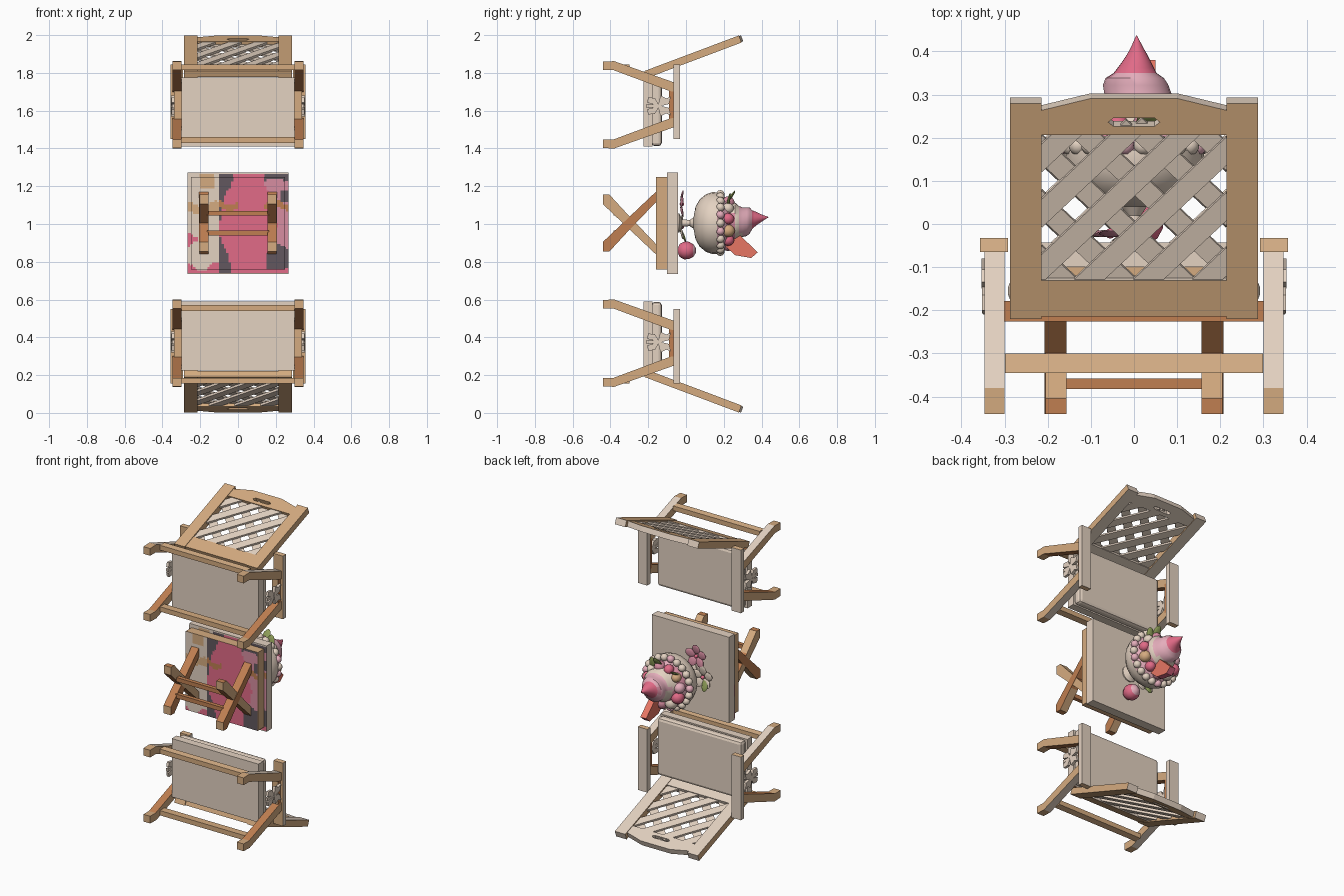
import bpy, bmesh, math, random
from mathutils import Matrix, Vector

if "Cube" in bpy.data.objects:
    bpy.data.objects.remove(bpy.data.objects["Cube"])

random.seed(4)


def colour(name, r, g, b):
    m = bpy.data.materials.new(name)
    m.diffuse_color = tuple((c / 255) ** 2.2 for c in (r, g, b)) + (1,)
    m.use_nodes = True
    m.node_tree.nodes["Principled BSDF"].inputs["Base Color"].default_value = m.diffuse_color
    return m


CREAM = colour("cream paint", 227, 209, 192)
TAN = colour("tan wood", 212, 170, 127)
LIGHT = colour("light tan wood", 228, 186, 142)
BROWN = colour("brown wood", 190, 126, 82)
PINK = colour("pink", 224, 106, 134)
ROSE = colour("pale pink", 228, 172, 186)
MAUVE = colour("mauve", 214, 140, 160)
SALMON = colour("salmon", 232, 118, 100)
GREEN = colour("leaf green", 140, 155, 88)
GREY = colour("dark grey", 98, 88, 95)
I = Matrix.Identity(4)
MID = 1.005


def finish(name, bm, mats, rule=None, M=I, smooth=False):
    bmesh.ops.recalc_face_normals(bm, faces=bm.faces)
    bm.normal_update()
    for f in bm.faces:
        f.smooth = smooth
        if rule:
            f.material_index = rule(f.normal, f.calc_center_median())
    bm.transform(M)
    me = bpy.data.meshes.new(name)
    bm.to_mesh(me)
    bm.free()
    if smooth:
        me.set_sharp_from_angle(angle=math.radians(40))
    for m in mats:
        me.materials.append(m)
    ob = bpy.data.objects.new(name, me)
    bpy.context.collection.objects.link(ob)
    return ob


def box(name, lo, hi, mats, rule=None, M=I, bevel=0):
    bm = bmesh.new()
    lo, hi = Vector(lo), Vector(hi)
    bmesh.ops.create_cube(bm, size=1, matrix=Matrix.Translation((lo + hi) / 2)
                          @ Matrix.Diagonal((*(hi - lo), 1)))
    if bevel:
        bmesh.ops.bevel(bm, geom=bm.edges[:], offset=bevel, segments=2, profile=0.5, affect='EDGES')
    return finish(name, bm, mats, rule, M)


def prism(name, pts, x0, x1, mats, rule=None, M=I):
    """Extrude a (y, z) outline along x."""
    bm = bmesh.new()
    f = bm.faces.new([bm.verts.new((x0, y, z)) for y, z in pts])
    g = bmesh.ops.extrude_face_region(bm, geom=[f])
    bmesh.ops.translate(bm, vec=(x1 - x0, 0, 0),
                        verts=[v for v in g['geom'] if isinstance(v, bmesh.types.BMVert)])
    return finish(name, bm, mats, rule, M)


def lathe(name, profile, cx, cz, mats, rule=None, n=24, shape=None):
    """Turn (radius, y) points about a line parallel to y."""
    bm = bmesh.new()
    rings = []
    for r, y in profile:
        ring = []
        for k in range(n):
            a = 2 * math.pi * k / n
            rr, dz = shape(r, y, a) if shape else (r, 0)
            ring.append(bm.verts.new((cx + rr * math.cos(a), y, cz + dz + rr * math.sin(a))))
        rings.append(ring)
    for a, b in zip(rings, rings[1:]):
        for k in range(n):
            bm.faces.new((a[k], a[(k + 1) % n], b[(k + 1) % n], b[k]))
    bm.faces.new(rings[0])
    bm.faces.new(rings[-1])
    return finish(name, bm, mats, rule, I, True)


def blob(name, c, size, mat, rot=I):
    bm = bmesh.new()
    bmesh.ops.create_icosphere(bm, subdivisions=2, radius=1)
    return finish(name, bm, [mat], None,
                  Matrix.Translation(c) @ rot @ Matrix.Diagonal((*size, 1)), True)


def chair(tag, M):
    # backrest frame: x across, local y up the back, local z outward
    d, n = Vector((0, .936, .352)), Vector((0, -.352, .936))
    B = M @ Matrix(((1, 0, 0, 0), (0, d.y, n.y, -.22), (0, d.z, n.z, 1.81), (0, 0, 0, 1)))
    frame = lambda nn, c: 1 if nn.y > .5 or nn.z < -.5 else 0
    for s in (-1, 1):
        box(tag + "_back_post", (min(s * .215, s * .287), 0, -.04),
            (max(s * .215, s * .287), .534, 0), [TAN, CREAM], frame, B)
    box(tag + "_back_lower_rail", (-.216, .005, -.037), (.216, .094, -.003), [TAN, CREAM], frame, B)
    # arched top rail with a hand slot
    cu = bpy.data.curves.new("rail", 'CURVE')
    cu.dimensions, cu.fill_mode, cu.extrude = '2D', 'BOTH', .017
    arch = [(-.216, .454), (.216, .454), (.216, .515), (.1, .545), (-.1, .545), (-.216, .515)]
    slot = [(-.06, .486), (-.048, .476), (.048, .476), (.06, .486), (.048, .496), (-.048, .496)]
    for pts in (arch, slot):
        sp = cu.splines.new('POLY')
        sp.points.add(len(pts) - 1)
        sp.use_cyclic_u = True
        for p, (x, y) in zip(sp.points, pts):
            p.co = (x, y, 0, 1)
    tmp = bpy.data.objects.new("rail", cu)
    bm = bmesh.new()
    bm.from_mesh(tmp.to_mesh())
    bmesh.ops.remove_doubles(bm, verts=bm.verts, dist=1e-5)
    bpy.data.objects.remove(tmp)
    finish(tag + "_back_top_rail", bm, [TAN, CREAM], frame, B @ Matrix.Translation((0, 0, -.02)))
    # crossed lattice slats in two layers, ends tucked into the frame
    for s, w in ((1, -.014), (-1, -.026)):
        for k in range(-2, 4):
            off = -.335 + .137 * k
            x0, x1 = max(-.215, off + .093), min(.215, off + .456)
            if x1 - x0 < .02:
                continue
            xm, half = (x0 + x1) / 2, (x1 - x0) / 2 * 1.414 + .022
            T = Matrix.Translation((s * xm, xm - off, w)) @ Matrix.Rotation(s * math.pi / 4, 4, 'Z')
            box(tag + "_lattice_slat", (-half, -.025, -.006), (half, .025, .006), [CREAM], None, B @ T)
    # seat, cushion and stretchers
    box(tag + "_seat", (-.3, -.226, 1.41), (.3, -.178, 1.775), [CREAM, BROWN],
        lambda nn, c: 1 if nn.z > .5 else 0, M)
    box(tag + "_cushion", (-.292, -.182, 1.412), (.292, -.128, 1.772), [CREAM], None, M, .018)
    for z, o in ((1.815, 1), (1.43, -1)):
        box(tag + "_stretcher", (-.299, -.345, z), (.299, -.3, z + .03), [TAN, LIGHT],
            lambda nn, c: 1 if nn.z * o > .5 else 0, M)
    # splayed legs, armrests and bows
    leg = [(-.44, 1.86), (-.38, 1.862), (-.065, 1.75), (-.065, 1.70), (-.09, 1.705),
           (-.385, 1.815), (-.44, 1.815)]
    for s in (-1, 1):
        for flip in (False, True):
            pts = [(y, 3.262 - z if flip else z) for y, z in leg]
            o = -1 if flip else 1
            prism(tag + "_leg", pts, s * .3, s * .347, [TAN, CREAM, BROWN],
                  lambda nn, c: 0 if abs(nn.x) > .5 or c.y < -.385 else
                  (1 if nn.z * o > .3 else 2 if nn.z * o < -.3 else 0), M)
        xs = sorted((s * .292, s * .357))
        box(tag + "_armrest", (xs[0], -.065, 1.45), (xs[1], -.033, 1.845), [CREAM, TAN, LIGHT],
            lambda nn, c: 2 if abs(nn.z) > .5 else 1 if nn.y < -.5 else 0, M)
        box(tag + "_arm_block", (min(s * .3, s * .34), -.09, 1.535),
            (max(s * .3, s * .34), -.062, 1.725), [BROWN, TAN],
            lambda nn, c: 1 if nn.y < -.5 else 0, M)
        for t in (-1, 1):
            z = lambda v: 1.625 + t * v
            prism(tag + "_bow_loop", [(-.14, z(0)), (-.165, z(.042)), (-.2, z(.045)), (-.207, z(.018))],
                  s * .336, s * .352, [CREAM], None, M)
            prism(tag + "_bow_tail", [(-.15, z(-.005)), (-.135, z(.055)), (-.105, z(.04)),
                                      (-.08, z(.05)), (-.09, z(.01))], s * .336, s * .354, [CREAM], None, M)
        prism(tag + "_bow_ribbon", [(-.14, 1.63), (-.21, 1.635), (-.21, 1.615), (-.14, 1.62)],
              s * .336, s * .35, [CREAM], None, M)


chair("upper_chair", I)
chair("lower_chair", Matrix.Translation((0, 0, 2)) @ Matrix.Rotation(math.pi, 4, 'Y'))

# table top and apron
box("table_top", (-.267, -.1, .735), (.267, -.043, 1.272), [CREAM])
box("table_apron", (-.25, -.16, .76), (.25, -.099, 1.25), [TAN])


# blotchy painted underside
def paint(nn, c):
    x, z = c.x, c.z - 1
    wob = .014 * math.sin(40 * x) + .012 * math.sin(33 * z + 1)
    if x < -.1:
        if z < -.225 + wob or (x < -.2 and abs(z + .08) < .03 + wob):
            return 3
        return 1 if abs(z - .09 - wob) < .03 or (-.2 < x < -.13 and z > .19) else 0
    if abs(z - .105 - wob) < .02 and abs(x - .07) > .07:
        return 2
    if abs(x - .055) / .165 + .6 * abs(z) / .25 + wob * 5 < 1.05:
        return 3
    if x > .1 and z > -.11 + wob * 2:
        return 5 if z > .225 + wob or x > .22 and abs(z - .15) < .03 else 4
    return 3 if x > .14 and z < -.235 else 5


for half, y, seg, zc in ((.25, -.162, 40, MID), (.267, -.102, 42, 1.0035)):
    bm = bmesh.new()
    bmesh.ops.create_grid(bm, x_segments=seg, y_segments=seg, size=half,
                          matrix=Matrix.Translation((0, y, zc)) @ Matrix.Rotation(math.pi / 2, 4, 'X'))
    bmesh.ops.scale(bm, vec=(1, 1, .98), space=Matrix.Translation((0, 0, -zc)), verts=bm.verts)
    finish("painted_underside", bm, [CREAM, TAN, BROWN, PINK, MAUVE, GREY], paint)

# crossed table legs with stretchers
cross = [(-.44, 1.155), (-.405, 1.155), (-.31, 1.052), (-.16, .895), (-.16, .84), (-.44, 1.105)]
for s in (-1, 1):
    for flip in (False, True):
        o = -1 if flip else 1
        side = 1 if flip else 0
        prism("table_leg", [(y, 2 * MID - z if flip else z) for y, z in cross],
              s * .157, s * (.207 if flip else .205), [TAN, BROWN],
              lambda nn, c: side if abs(nn.x) > .5 else
              0 if nn.y < -.9 or (nn.z * o > .3 and -.4 < c.y < -.3) else 1)
    box("table_stretcher", (-.165, -.383, MID + s * .052 - .013),
        (.165, -.358, MID + s * .052 + .013), [BROWN])

# dessert bowl on a stem
lathe("bowl", [(.05, -.044), (.05, -.036), (.02, -.02), (.016, .02), (.03, .04), (.085, .05),
               (.125, .072), (.152, .105), (.164, .14), (.162, .172)], 0, MID, [CREAM])
# swirled cream peak leaning slightly upward
lathe("cream_swirl", [(.15, .165), (.145, .19), (.125, .215), (.105, .235), (.1, .26), (.085, .28),
                      (.078, .3), (.076, .322), (.068, .338), (.05, .35), (.042, .362), (.034, .375),
                      (.024, .392), (.014, .41), (.001, .437)], .006, MID, [ROSE, PINK, CREAM, MAUVE],
      lambda nn, c: 1 if c.y > .345 else
      (2, 0, 0, 3)[int((c.y * 28 + math.atan2(c.z - MID, c.x) / 6.283 + 9) % 4)],
      shape=lambda r, y, a: (r * (1 + .07 * math.sin(a + y * 50)), max(0, y - .25) * .17))
# pearls around the rim and fruit inside
for k in range(22):
    a = 2 * math.pi * k / 22
    blob("rim_pearl", (.153 * math.cos(a), .182, MID + .153 * math.sin(a)), (.023,) * 3,
         ROSE if k % 5 == 1 else CREAM)
for k in range(11):
    a = 2 * math.pi * k / 11 + .2
    r = random.uniform(.028, .04)
    blob("fruit", (.112 * math.cos(a), .222, MID + .112 * math.sin(a)), (r, r * 1.1, r),
         (PINK, CREAM, MAUVE, PINK, TAN, ROSE)[k % 6])
prism("fruit_slice", [(.2, .93), (.27, .955), (.38, .85), (.345, .82), (.26, .835), (.21, .88)],
      .01, .05, [SALMON, PINK], lambda nn, c: 1 if nn.z < -.3 else 0)
for x, y, z, tilt in ((.03, .235, 1.14, -.6), (.07, .225, 1.12, -.2), (-.08, .215, 1.09, -1)):
    blob("mint_leaf", (x, y, z), (.026, .008, .045), GREEN, Matrix.Rotation(-tilt * -1, 4, 'X'))
# blossoms, leaf and berry lying on the table
for cx, cz, mat in ((-.055, 1.105, MAUVE), (-.1, .985, CREAM)):
    for k in range(5):
        a = 2 * math.pi * k / 5 + .3
        R = Matrix.Rotation(-a, 4, 'Y') @ Matrix.Rotation(.2, 4, 'Z')
        blob("blossom_petal", (cx + .042 * math.cos(a), -.022, cz + .042 * math.sin(a)),
             (.033, .006, .027), mat, R)
    blob("blossom_centre", (cx, -.022, cz), (.012, .012, .012), PINK)
blob("table_leaf", (-.12, -.018, .945), (.022, .008, .042), GREEN, Matrix.Rotation(.4, 4, 'X'))
lathe("berry", [(.012, -.043), (.034, -.034), (.047, -.01), (.046, .015), (.034, .038), (.012, .053)],
      .02, .86, [PINK, ROSE], lambda nn, c: 1 if c.y > .03 else 0, 16)
